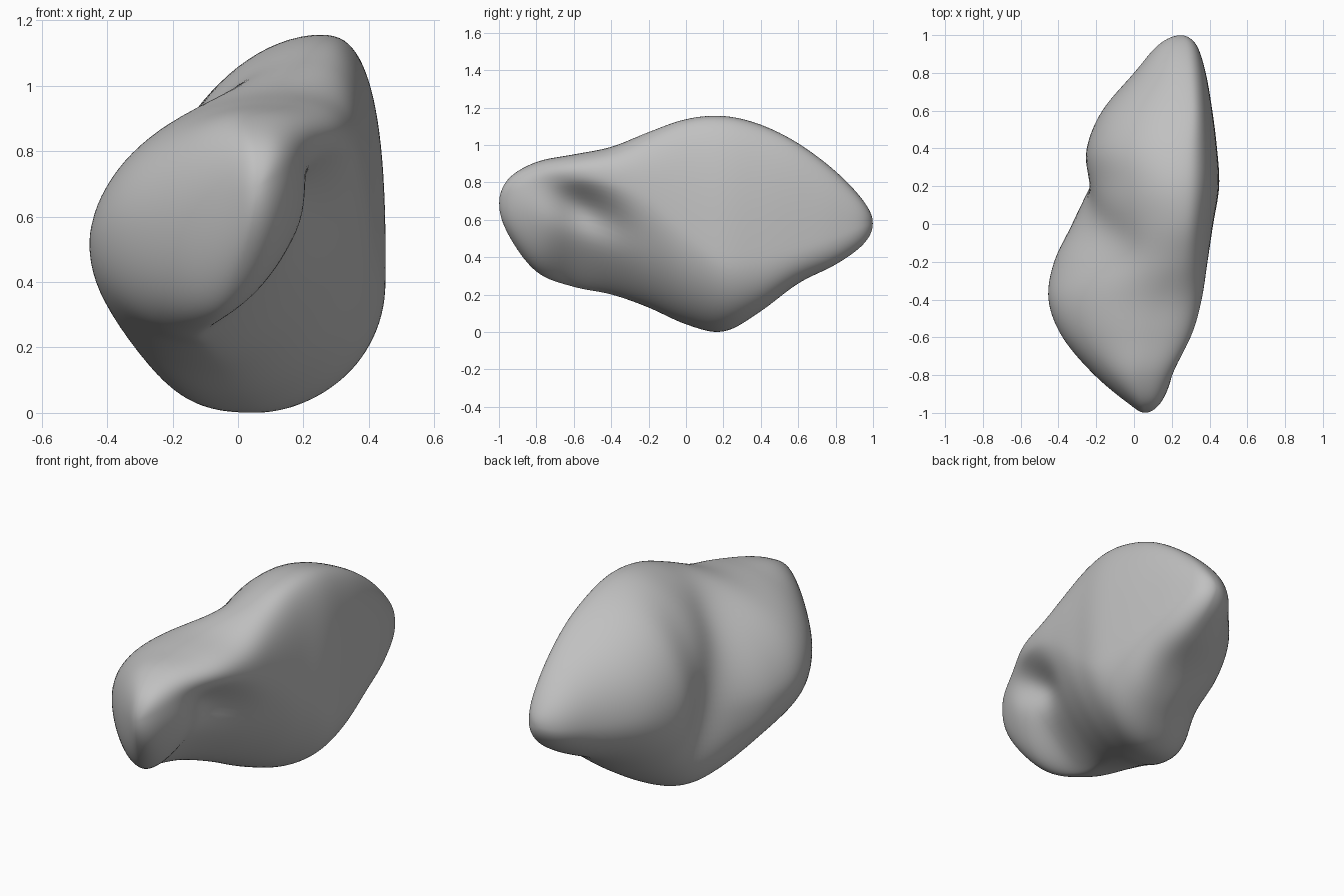
import bpy
import bmesh
from math import cos, sin, pi, exp
from mathutils import Vector

default_cube = bpy.data.objects.get("Cube")
if default_cube:
    bpy.data.objects.remove(default_cube, do_unlink=True)

# Stone material
stone = bpy.data.materials.new("stone grey")
stone.use_nodes = True
grey = (0.53, 0.53, 0.53, 1)
stone.diffuse_color = grey
stone.node_tree.nodes["Principled BSDF"].inputs["Base Color"].default_value = grey

# Rock stations along its length:
# y, top x z, right x z, bottom x z, left x z, roundness of the lower right
STATIONS = [
    (-1, .06, .69, .06, .69, .06, .69, .06, .69, 2),
    (-.95, .05, .82, .14, .72, .03, .52, -.03, .67, 2),
    (-.8, .03, .91, .22, .77, -.05, .32, -.21, .6, 1.7),
    (-.6, .08, .95, .31, .81, -.12, .24, -.38, .57, 1.25),
    (-.4, .12, .99, .36, .8, -.1, .2, -.455, .53, 1.4),
    (-.2, .2, 1.07, .39, .72, -.05, .13, -.425, .48, 1.7),
    (0, .24, 1.14, .42, .55, -.01, .04, -.335, .45, 1.9),
    (.2, .25, 1.157, .452, .4, .07, 0, -.275, .48, 1.9),
    (.4, .26, 1.11, .44, .43, .17, .11, -.255, .57, 2.3),
    (.6, .28, 1.01, .415, .47, .22, .26, -.17, .58, 2.5),
    (.8, .27, .86, .38, .53, .25, .36, 0, .57, 2.4),
    (.95, .25, .7, .33, .57, .26, .47, .13, .57, 2),
    (1, .25, .58, .25, .58, .25, .58, .25, .58, 2),
]
STEPS, AROUND = 8, 96


def spline(a, b, c, d, t):
    """Catmull-Rom blend of four rows."""
    return [q + t / 2 * (r - p + t * (2 * p - 5 * q + 4 * r - s + t * (3 * (q - r) + s - p)))
            for p, q, r, s in zip(a, b, c, d)]


def beyond(tip, row):
    """Row mirrored through a tip, so that the end closes roundly."""
    return [row[0]] + [2 * p - q for p, q in zip(tip[1:9], row[1:9])] + [tip[9]]


def bump(distance, width):
    return exp(-(distance / width) ** 2)


def section(row):
    """Closed outline made of four superellipse quarters."""
    y, tx, tz, rx, rz, bx, bz, lx, lz, low = row
    keel = 2 + .8 * bump(y - .1, .28)
    shoulder = 1.95 - .35 * bump(y + .14, .28)
    quarters = [((tx, tz), (rx, rz), 2.8), ((rx, rz), (bx, bz), low),
                ((bx, bz), (lx, lz), keel), ((lx, lz), (tx, tz), shoulder)]
    outline = []
    count = AROUND // 4
    for n, (start, end, power) in enumerate(quarters):
        for k in range(count):
            angle = k / count * pi / 2
            s = max(cos(angle), 0) ** (2 / power)
            e = sin(angle) ** (2 / power)
            # The quarter's centre shares one coordinate with each end
            cx, cz = (start[0], end[1]) if n % 2 == 0 else (end[0], start[1])
            x = cx + (start[0] - cx) * s + (end[0] - cx) * e
            z = cz + (start[1] - cz) * s + (end[1] - cz) * e
            outline.append(Vector((x, y, z)))
    return outline


def carve(p, middle):
    """Slanted hollow under the right ridge and valley between the left lobes."""
    if p.x > middle:
        side = min((p.x - middle) / .12, 1)
        p.x -= .1 * side * bump(p.y + .54, .2) * bump(p.z - .665 + .4 * (p.y + .54), .1)
    else:
        side = min((middle - p.x) / .2, 1)
        p.x += .045 * side * bump(p.y - .46 + .6 * p.z, .16)
    return p


# Rock body lofted through the stations
rows = [beyond(STATIONS[0], STATIONS[1])] + STATIONS + [beyond(STATIONS[-1], STATIONS[-2])]
bm = bmesh.new()
rings = []
for i in range(1, len(rows) - 2):
    for step in range(STEPS):
        if i == 1 and step == 0:
            continue
        row = spline(*rows[i - 1:i + 3], step / STEPS)
        middle = (row[1] + row[5]) / 2
        rings.append([bm.verts.new(carve(p, middle)) for p in section(row)])
for near, far in zip(rings, rings[1:]):
    for k in range(AROUND):
        j = (k + 1) % AROUND
        bm.faces.new((near[k], near[j], far[j], far[k]))
for ring, tip in ((rings[0], STATIONS[0]), (rings[-1], STATIONS[-1])):
    point = bm.verts.new((tip[1], tip[0], tip[2]))
    for k in range(AROUND):
        bm.faces.new((ring[k], ring[(k + 1) % AROUND], point))
bmesh.ops.recalc_face_normals(bm, faces=bm.faces)
mesh = bpy.data.meshes.new("rock")
bm.to_mesh(mesh)
bm.free()
mesh.materials.append(stone)
rock = bpy.data.objects.new("rock", mesh)
bpy.context.collection.objects.link(rock)

# Worn, softened surface
soften = rock.modifiers.new("soften", 'SMOOTH')
soften.factor = .5
soften.iterations = 10
mesh.polygons.foreach_set("use_smooth", [True] * len(mesh.polygons))
